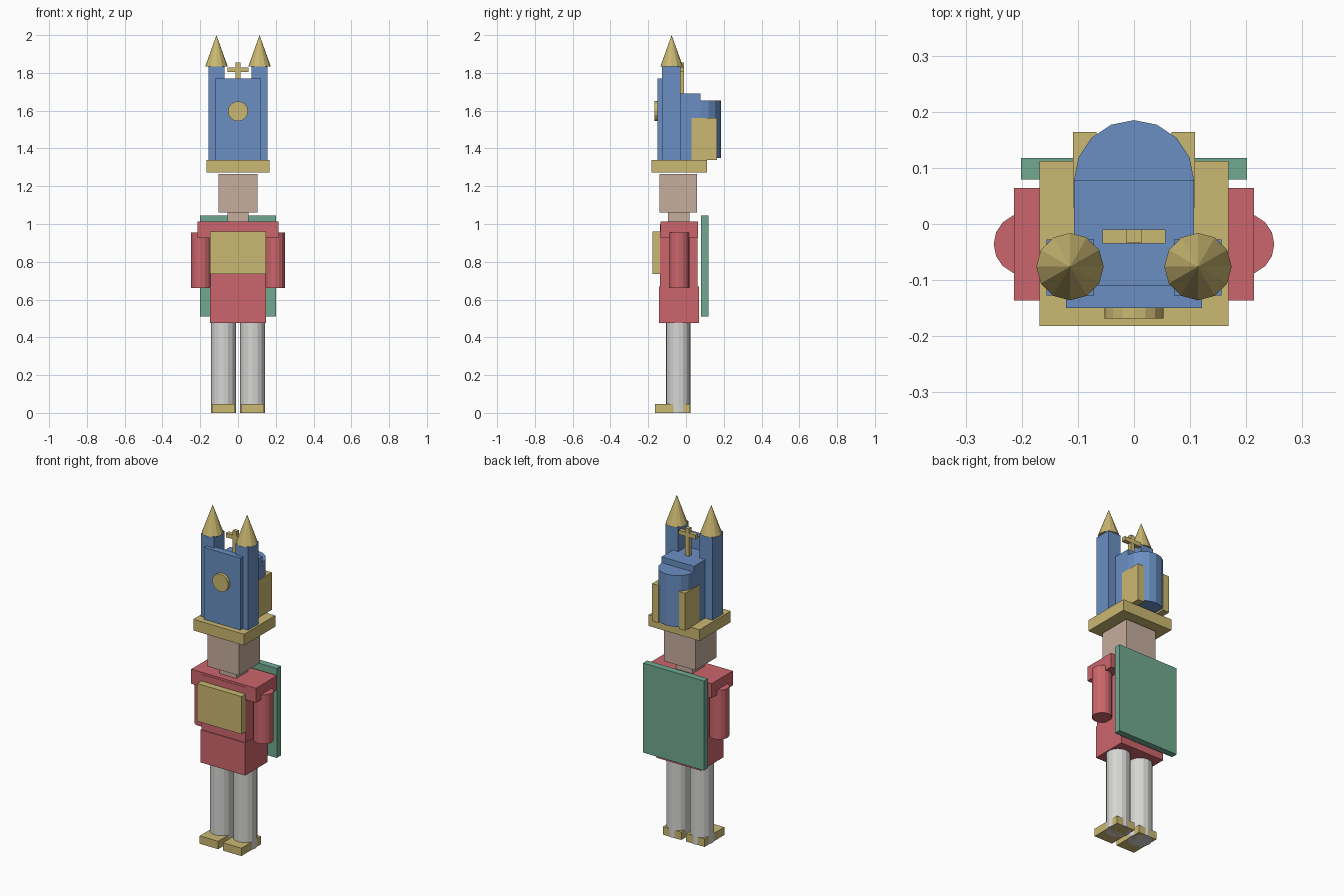
import bpy, math

if "Cube" in bpy.data.objects:
    bpy.data.objects.remove(bpy.data.objects["Cube"])


def material(name, r, g, b):
    lin = lambda c: ((c / 255 + 0.055) / 1.055) ** 2.4
    m = bpy.data.materials.new(name)
    m.diffuse_color = (lin(r), lin(g), lin(b), 1)
    m.use_nodes = True
    m.node_tree.nodes["Principled BSDF"].inputs["Base Color"].default_value = m.diffuse_color
    return m


BLUE = material("blue", 106, 143, 194)
GOLD = material("gold", 203, 184, 114)
RED = material("red", 203, 102, 108)
GREEN = material("green", 113, 170, 145)
SKIN = material("skin", 198, 174, 157)
GREY = material("light_grey", 214, 214, 212)


def finish(name, mat):
    ob = bpy.context.object
    ob.name = name
    ob.data.materials.append(mat)
    return ob


def box(name, mat, x, y, z):
    """Box from three (low, high) ranges."""
    bpy.ops.mesh.primitive_cube_add(size=1, location=[sum(r) / 2 for r in (x, y, z)])
    ob = finish(name, mat)
    ob.scale = [r[1] - r[0] for r in (x, y, z)]
    bpy.ops.object.transform_apply(location=False, rotation=False, scale=True)
    return ob


def cylinder(name, mat, centre, radius, z, sides=16):
    bpy.ops.mesh.primitive_cylinder_add(
        vertices=sides, radius=radius, depth=z[1] - z[0],
        location=(centre[0], centre[1], sum(z) / 2))
    return finish(name, mat)


def span(side, a, b):
    """Range a..b on the chosen side of the centre line."""
    return sorted((side * a, side * b))


# Paired parts
for s, label in ((-1, "left"), (1, "right")):
    cylinder(label + "_leg", GREY, (s * 0.077, -0.041), 0.066, (0, 0.475))
    box(label + "_shoe", GOLD, span(s, 0.016, 0.138), (-0.165, 0.022), (0, 0.047))
    cylinder(label + "_arm", RED, (s * 0.195, -0.036), 0.055, (0.66, 0.955))
    box(label + "_tower", BLUE, span(s, 0.071, 0.156), (-0.127, -0.028), (1.34, 1.835))
    bpy.ops.mesh.primitive_cone_add(vertices=12, radius1=0.06, depth=0.167,
                                    location=(s * 0.114, -0.076, 1.9165))
    finish(label + "_spire", GOLD)
    box(label + "_buttress", GOLD, span(s, 0.067, 0.109), (0.029, 0.164), (1.338, 1.562))

# Body
box("lower_torso", RED, (-0.147, 0.147), (-0.143, 0.069), (0.475, 0.67))
box("upper_torso", RED, (-0.145, 0.145), (-0.138, 0.06), (0.67, 1.0))
box("shoulders", RED, (-0.214, 0.214), (-0.136, 0.064), (0.925, 1.012))
box("chest_plate", GOLD, (-0.147, 0.147), (-0.177, -0.138), (0.735, 0.96))
box("cape", GREEN, (-0.201, 0.201), (0.079, 0.118), (0.51, 1.045))
box("neck", SKIN, (-0.055, 0.055), (-0.095, 0.018), (1.012, 1.06))
box("head", SKIN, (-0.103, 0.103), (-0.14, 0.059), (1.06, 1.265))

# Church-shaped hat
box("hat_base", GOLD, (-0.168, 0.168), (-0.182, 0.112), (1.273, 1.34))
box("facade", BLUE, (-0.121, 0.121), (-0.15, -0.11), (1.34, 1.77))
box("nave", BLUE, (-0.107, 0.107), (-0.11, 0.078), (1.34, 1.69))
cylinder("apse", BLUE, (0, 0.078), 0.107, (1.349, 1.655))
box("cross_post", GOLD, (-0.013, 0.013), (-0.034, -0.01), (1.69, 1.855))
box("cross_bar", GOLD, (-0.056, 0.056), (-0.0345, -0.0095), (1.804, 1.829))
bpy.ops.mesh.primitive_cylinder_add(vertices=16, radius=0.053, depth=0.018,
                                    location=(0, -0.159, 1.597),
                                    rotation=(math.pi / 2, 0, 0))
finish("round_window", GOLD)
